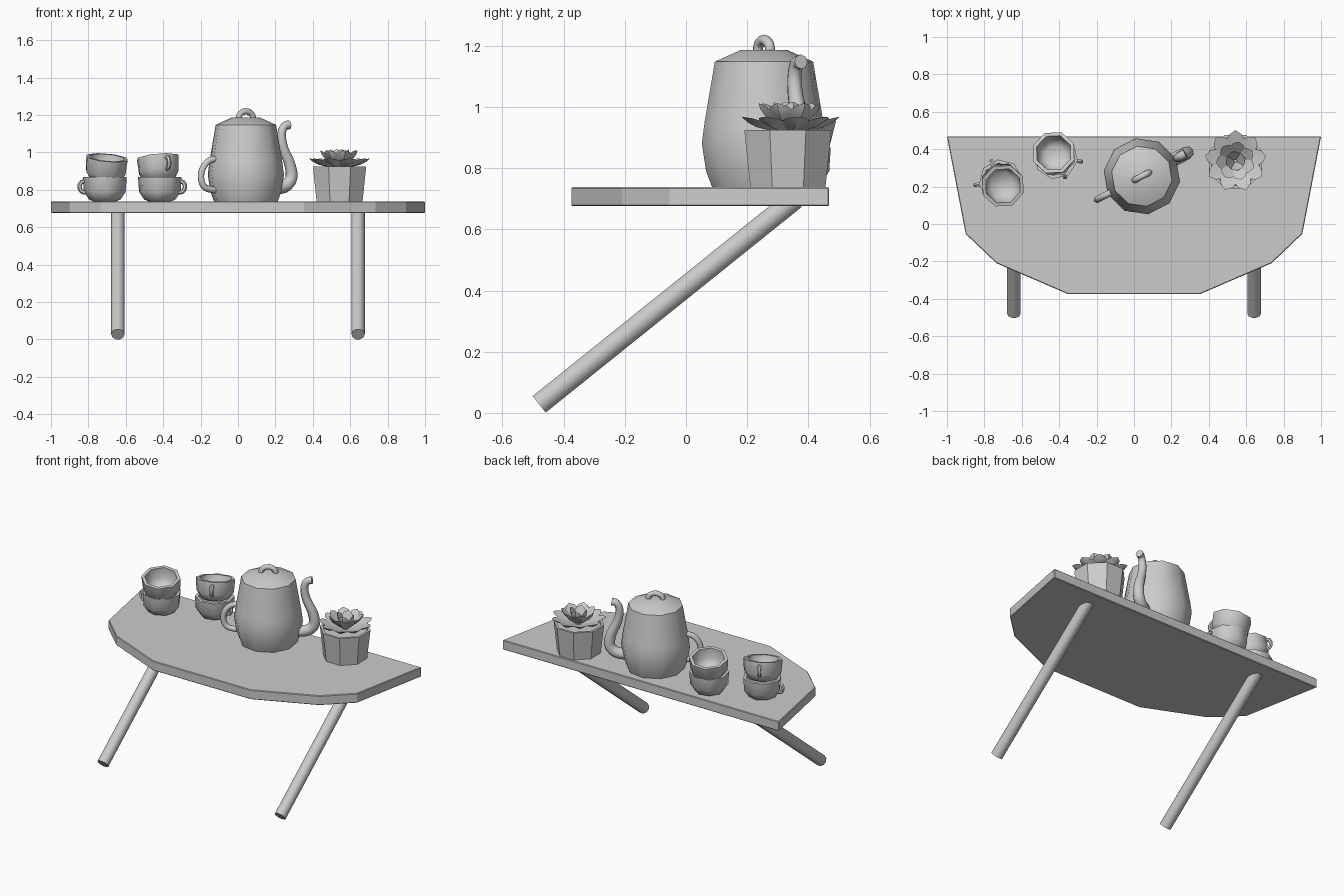
import bpy, bmesh
from math import sin, cos, pi, radians
from mathutils import Matrix, Vector

if "Cube" in bpy.data.objects:
    bpy.data.objects.remove(bpy.data.objects["Cube"])


def loft(name, rings, matrix=None, angle=50, flat=False):
    """Bridge closed rings of points, cap both ends."""
    bm = bmesh.new()
    rows = [[bm.verts.new(p) for p in ring] for ring in rings]
    n = len(rows[0])
    for a, b in zip(rows, rows[1:]):
        for i in range(n):
            j = (i + 1) % n
            bm.faces.new((a[i], a[j], b[j], b[i]))
    bm.faces.new(rows[0][::-1])
    bm.faces.new(rows[-1])
    bmesh.ops.recalc_face_normals(bm, faces=bm.faces)
    me = bpy.data.meshes.new(name)
    bm.to_mesh(me)
    bm.free()
    ob = bpy.data.objects.new(name, me)
    bpy.context.collection.objects.link(ob)
    if matrix is not None:
        ob.matrix_world = matrix
    if not flat:
        bpy.ops.object.select_all(action='DESELECT')
        ob.select_set(True)
        bpy.context.view_layer.objects.active = ob
        bpy.ops.object.shade_smooth_by_angle(angle=radians(angle))
    return ob


def lathe(name, profile, sides, matrix, phase=0.0, **kw):
    ang = [phase + 2 * pi * i / sides for i in range(sides)]
    return loft(name, [[(r * cos(a), r * sin(a), z) for a in ang] for r, z in profile], matrix, **kw)


def tube(name, pts, matrix, steps=3, sides=8):
    """Tube along an XZ path of (x, z, radius), smoothed through the points."""
    P = [Vector(p) for p in pts]
    P = [2 * P[0] - P[1]] + P + [2 * P[-1] - P[-2]]
    path = []
    for k in range(1, len(P) - 2):
        a, b, c, d = P[k - 1:k + 3]
        for s in range(steps):
            t = s / steps
            path.append(0.5 * (2 * b + (c - a) * t + (2 * a - 5 * b + 4 * c - d) * t ** 2
                               + (3 * b - a - 3 * c + d) * t ** 3))
    path.append(P[-2])
    rings = []
    for i, p in enumerate(path):
        t = path[min(i + 1, len(path) - 1)] - path[max(i - 1, 0)]
        t = Vector((t.x, t.y)).normalized()
        ring = []
        for j in range(sides):
            a = 2 * pi * j / sides
            u, v = p.z * cos(a), p.z * sin(a)
            ring.append((p.x - t.y * u, v, p.y + t.x * u))
        rings.append(ring)
    return loft(name, rings, matrix)


def place(x, y, z, az=0.0, tilt=0.0):
    return (Matrix.Translation((x, y, z)) @ Matrix.Rotation(radians(az), 4, 'Z')
            @ Matrix.Rotation(radians(tilt), 4, 'Y'))


TOP = 0.738

# Table top
half = [(1.0, 0.468), (0.9, -0.053), (0.735, -0.21), (0.353, -0.375)]
outline = half + [(-x, y) for x, y in reversed(half)]
top = loft("table_top", [[(x, y, z) for x, y in outline] for z in (0.676, TOP)], flat=True)
bev = top.modifiers.new("soft_edge", 'BEVEL')
bev.width = 0.004
bev.segments = 1

# Slanted legs
for side, x in (("left", -0.642), ("right", 0.642)):
    foot, head = Vector((x, -0.48, 0.028)), Vector((x, 0.357, 0.70))
    d = head - foot
    m = Matrix.Translation(foot) @ d.to_track_quat('Z', 'Y').to_matrix().to_4x4()
    lathe(side + "_leg", [(0.036, 0), (0.036, d.length)], 10, m)

# Teapot
pot = place(0.042, 0.255, 0, 27.5)
lathe("teapot_body", [(0.172, TOP), (0.192, 0.79), (0.206, 0.88), (0.197, 0.95),
                      (0.163, 1.148), (0.078, 1.186)], 10, pot)
tube("teapot_knob", [(-0.045, 1.175, 0.017), (-0.036, 1.205, 0.017), (0, 1.22, 0.017),
                     (0.036, 1.205, 0.017), (0.045, 1.175, 0.017)], pot)
tube("teapot_handle", [(-0.16, 0.965, 0.018), (-0.22, 0.957, 0.018), (-0.26, 0.915, 0.018),
                       (-0.27, 0.86, 0.018), (-0.245, 0.812, 0.018), (-0.17, 0.797, 0.018)], pot)
tube("teapot_spout", [(0.16, 0.81, 0.036), (0.235, 0.82, 0.036), (0.275, 0.865, 0.034),
                      (0.264, 0.94, 0.031), (0.228, 1.02, 0.027), (0.215, 1.095, 0.024),
                      (0.232, 1.14, 0.023), (0.262, 1.148, 0.024)], pot)

# Stacked cups, upper ones tilted
cup = [(0.06, 0), (0.085, 0.01), (0.113, 0.052), (0.118, 0.13),
       (0.098, 0.13), (0.09, 0.06), (0.06, 0.03)]
grip = [(0.10, 0.106, 0.012), (0.126, 0.104, 0.012), (0.137, 0.08, 0.012),
        (0.126, 0.054, 0.012), (0.10, 0.048, 0.012)]
for side, x, y, low, high in (("left", -0.712, 0.228, 188, 115), ("right", -0.418, 0.357, -10, -65)):
    for level, m in (("lower", place(x, y, TOP, low)), ("upper", place(x, y, 0.845, high, -12))):
        lathe(f"{side}_{level}_cup", cup, 8, m)
        tube(f"{side}_{level}_cup_handle", grip, m, steps=2, sides=6)

# Planter with sunken soil
lathe("planter", [(0.133, TOP), (0.154, 0.924), (0.138, 0.924), (0.136, 0.91)], 8,
      place(0.543, 0.333, 0), phase=pi / 8, flat=True)

# Succulent leaves: (count, length, width, start radius, base z, pitch, turn)
rings = [(9, 0.155, 0.046, 0.015, 0.918, 14, 10),
         (7, 0.125, 0.042, 0.012, 0.925, 38, 30),
         (4, 0.10, 0.036, 0.008, 0.925, 58, 15)]
rows = [(0.0, 0.3), (0.3, 0.65), (0.65, 1.0), (0.87, 0.7), (1.0, 0.08)]
for r, (count, length, width, start, z, pitch, turn) in enumerate(rings):
    for i in range(count):
        az = turn + 360 * i / count
        m = place(0.543, 0.337, z, az) @ Matrix.Translation((start, 0, 0)) \
            @ Matrix.Rotation(radians(-pitch), 4, 'Y')
        leaf = []
        for t, w in rows:
            x, lift = t * length, 0.012 * t * t
            leaf.append([(x, -width * w, lift + 0.006 * w), (x, 0, lift + 0.003 * w),
                         (x, width * w, lift + 0.006 * w), (x, 0, lift - 0.013 * w)])
        loft(f"leaf_{r}_{i}", leaf, m, angle=40)
